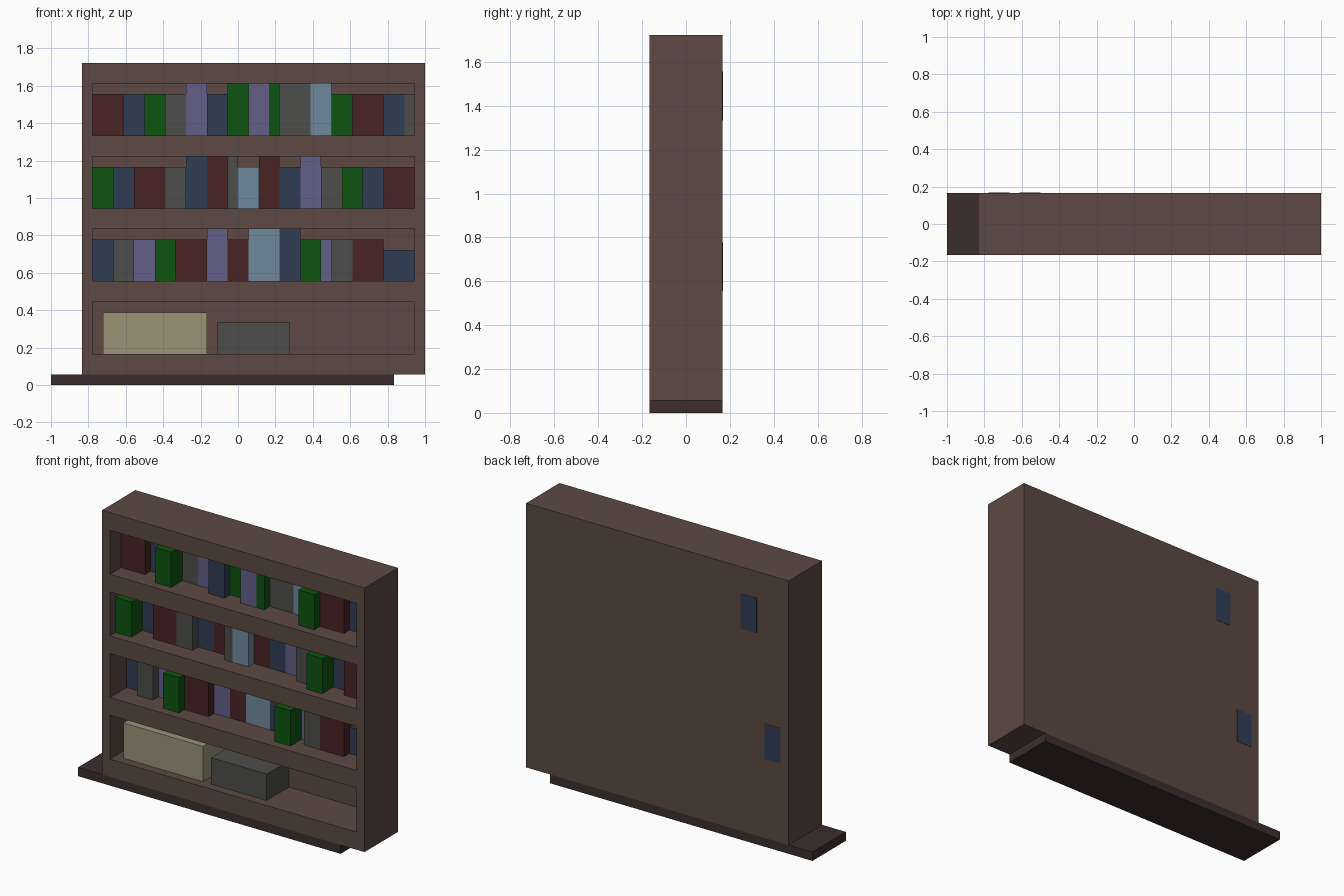
import bpy

if "Cube" in bpy.data.objects:
    bpy.data.objects.remove(bpy.data.objects["Cube"])

U = 1 / 18          # the model sits on a grid of 1/18
FRONT = -3          # grid y of the case front


def material(name, hex_code):
    def lin(c):
        c /= 255
        return c / 12.92 if c <= 0.04045 else ((c + 0.055) / 1.055) ** 2.4
    rgb = [lin(int(hex_code[i:i + 2], 16)) for i in (0, 2, 4)]
    m = bpy.data.materials.new(name)
    m.diffuse_color = (*rgb, 1)
    m.use_nodes = True
    m.node_tree.nodes["Principled BSDF"].inputs["Base Color"].default_value = m.diffuse_color
    return m


MATS = {
    "brown": material("brown_wood", "5d4942"),
    "dark": material("dark_wood", "3c2d2e"),
    "R": material("dark_red", "492425"),
    "B": material("navy_blue", "303d55"),
    "G": material("green", "0d540f"),
    "Y": material("grey", "4d4d4b"),
    "P": material("purple", "635f89"),
    "L": material("light_blue", "6f8a9d"),
    "C": material("cream", "9b947a"),
}


def box(name, x0, x1, y0, y1, z0, z1, mat=None):
    """Box between two grid corners."""
    xs, ys, zs = (x0 * U, x1 * U), (y0 * U, y1 * U), (z0 * U, z1 * U)
    verts = [(x, y, z) for x in xs for y in ys for z in zs]
    faces = [(0, 1, 3, 2), (4, 6, 7, 5), (0, 4, 5, 1),
             (2, 3, 7, 6), (0, 2, 6, 4), (1, 5, 7, 3)]
    me = bpy.data.meshes.new(name)
    me.from_pydata(verts, [], faces)
    ob = bpy.data.objects.new(name, me)
    bpy.context.collection.objects.link(ob)
    if mat:
        me.materials.append(MATS[mat])
    return ob


# Base plinth, shifted left of the case
box("base_plinth", -18, 15, -3, 3, 0, 1, "dark")

# Case with four shelf openings cut from the front
case = box("bookcase", -15, 18, -3, 3, 1, 31, "brown")
for i, z in enumerate((3, 10, 17, 24)):
    cutter = box(f"shelf_cutter_{i}", -14, 17, -4, 2, z, z + 5)
    cutter.hide_render = True
    mod = case.modifiers.new("shelf_cut", 'BOOLEAN')
    mod.operation = 'DIFFERENCE'
    mod.solver = 'EXACT'
    mod.object = cutter
    bpy.context.view_layer.objects.active = case
    bpy.ops.object.modifier_apply(modifier=mod.name)
    bpy.data.objects.remove(cutter)

# Books, left to right: colour, width, height, setback from the case front
ROWS = {
    24: "R342 B243 G241 Y243 P253 B242 G253 P252 G152 Y353 L253 G241 R342 B243 Y143",
    17: "G241 B243 R342 Y242 B253 R253 Y152 L242 R253 B243 P253 Y242 G241 B243 R342",
    10: "B243 Y242 P243 G241 R342 P253 R243 L353 B253 G241 P143 Y242 R342 B333",
}
# Two blue books show through the back of the case
THROUGH = {(24, -11), (10, -14)}
for z, row in ROWS.items():
    x = -14
    for book in row.split():
        colour, (w, h, d) = book[0], map(int, book[1:])
        back = 3.03 if (z, x) in THROUGH else 2
        box("book", x, x + w, FRONT + d, back, z, z + h, colour)
        x += w

# Storage boxes on the bottom shelf
box("cream_box", -13, -3, -2, 2, 3, 7, "C")
box("grey_box", -2, 5, -2, 2, 3, 6, "Y")
